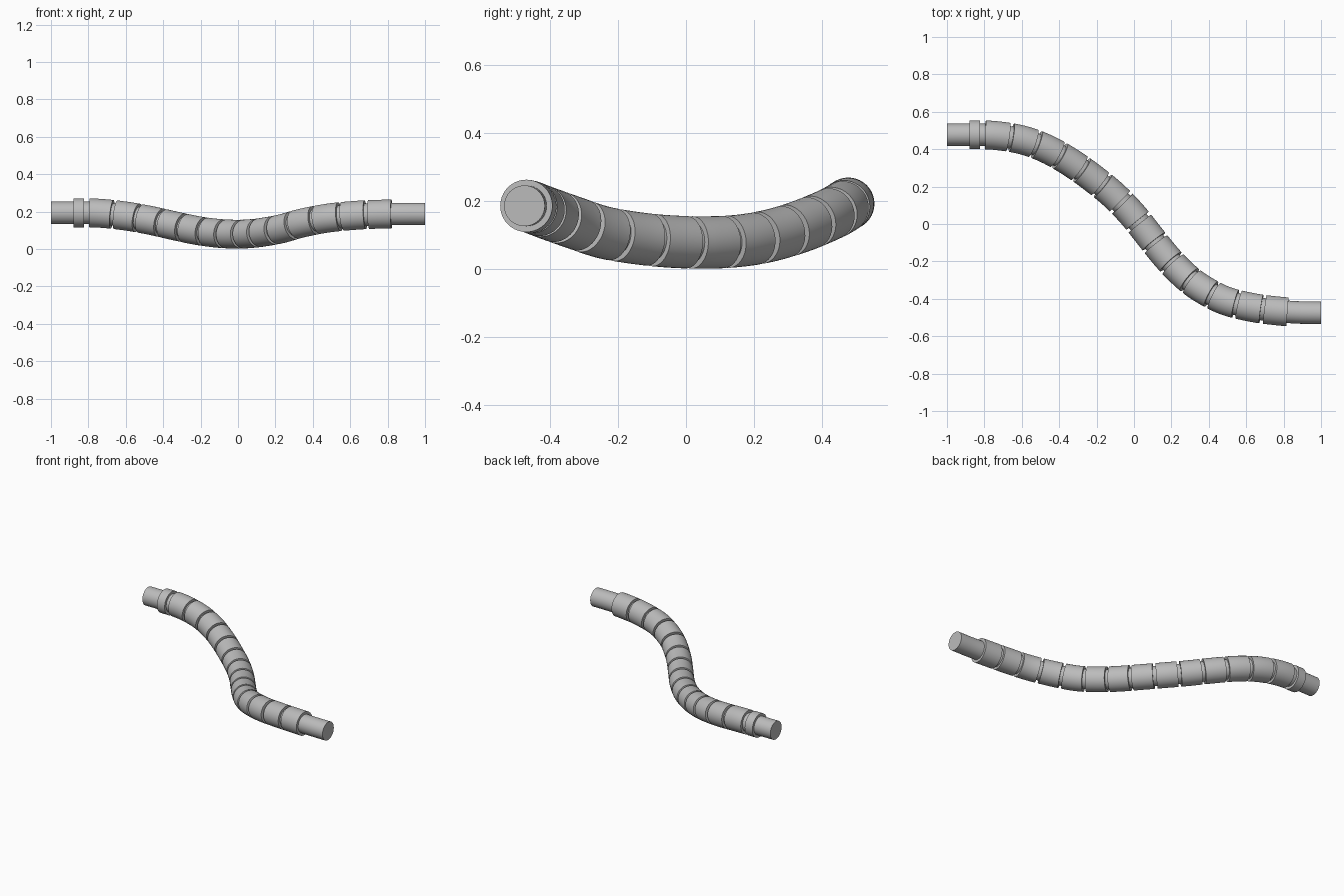
import bpy, bmesh, math
from mathutils import Vector

cube = bpy.data.objects.get("Cube")
if cube:
    bpy.data.objects.remove(cube, do_unlink=True)

grey = bpy.data.materials.new("light_grey")
grey.use_nodes = True
grey.diffuse_color = (0.5, 0.5, 0.5, 1)
grey.node_tree.nodes["Principled BSDF"].inputs["Base Color"].default_value = (0.5, 0.5, 0.5, 1)

SIDES = 40
CORE_R, SHELL_R, GAP = 0.06, 0.077, 0.02
SEGMENTS = 14

# Centre line of the hose
POINTS = [Vector(p) for p in (
    (-1, .477, .193), (-.86, .477, .193), (-.74, .473, .191), (-.6, .45, .176),
    (-.47, .403, .153), (-.34, .33, .124), (-.22, .245, .099), (-.11, .155, .084),
    (-.01, .052, .079), (.08, -.06, .083), (.16, -.16, .094), (.24, -.247, .11),
    (.34, -.331, .138), (.48, -.407, .165), (.63, -.446, .18), (.76, -.464, .186),
    (.88, -.473, .187), (1, -.475, .187))]


def catmull(a, b, c, d, t):
    return 0.5 * (2 * b + (c - a) * t + (2 * a - 5 * b + 4 * c - d) * t * t
                  + (3 * b - a - 3 * c + d) * t ** 3)


ext = [2 * POINTS[0] - POINTS[1]] + POINTS + [2 * POINTS[-1] - POINTS[-2]]
path = [catmull(*ext[i:i + 4], k / 20) for i in range(len(POINTS) - 1) for k in range(20)]
path.append(POINTS[-1])
lengths = [0.0]
for a, b in zip(path, path[1:]):
    lengths.append(lengths[-1] + (b - a).length)
TOTAL = lengths[-1]


def locate(s):
    """Position and direction at arc length s."""
    i = next((k for k in range(1, len(path) - 1) if lengths[k] >= s), len(path) - 1)
    f = (s - lengths[i - 1]) / (lengths[i] - lengths[i - 1])
    lo, hi = max(i - 4, 0), min(i + 3, len(path) - 1)
    tangent = (path[hi] - path[lo]).normalized()
    if s <= 0 or s >= TOTAL:
        tangent = Vector((1, 0, 0))
    return path[i - 1].lerp(path[i], f), tangent


def length_at_x(x):
    return next(l for l, p in zip(lengths, path) if p.x >= x)


def tube(name, start, end, radius, steps):
    """Capped tube following the centre line."""
    bm = bmesh.new()
    rings = []
    for k in range(steps + 1):
        centre, tangent = locate(start + (end - start) * k / steps)
        side = Vector((0, 0, 1)).cross(tangent).normalized()
        up = tangent.cross(side)
        angles = [2 * math.pi * j / SIDES for j in range(SIDES)]
        rings.append([bm.verts.new(centre + radius * (side * math.cos(a) + up * math.sin(a)))
                      for a in angles])
    for r0, r1 in zip(rings, rings[1:]):
        for j in range(SIDES):
            n = (j + 1) % SIDES
            bm.faces.new((r0[j], r0[n], r1[n], r1[j]))
    bm.faces.new(rings[0][::-1])
    bm.faces.new(rings[-1])
    bmesh.ops.recalc_face_normals(bm, faces=bm.faces)
    mesh = bpy.data.meshes.new(name)
    bm.to_mesh(mesh)
    bm.free()
    mesh.materials.append(grey)
    obj = bpy.data.objects.new(name, mesh)
    bpy.context.collection.objects.link(obj)
    bpy.ops.object.select_all(action='DESELECT')
    obj.select_set(True)
    bpy.context.view_layer.objects.active = obj
    bpy.ops.object.shade_smooth_by_angle(angle=math.radians(35))


# Inner pipe with both plain ends
tube("inner_pipe", 0, TOTAL, CORE_R, 90)

# Collar at the rear right end
tube("end_collar", length_at_x(-.88), length_at_x(-.825), SHELL_R, 1)

# Row of outer shell segments
first, last = length_at_x(-.8), length_at_x(.82)
pitch = (last - first + GAP) / SEGMENTS
for n in range(SEGMENTS):
    s = first + n * pitch
    tube(f"shell_segment_{n + 1}", s, s + pitch - GAP, SHELL_R, 6)
